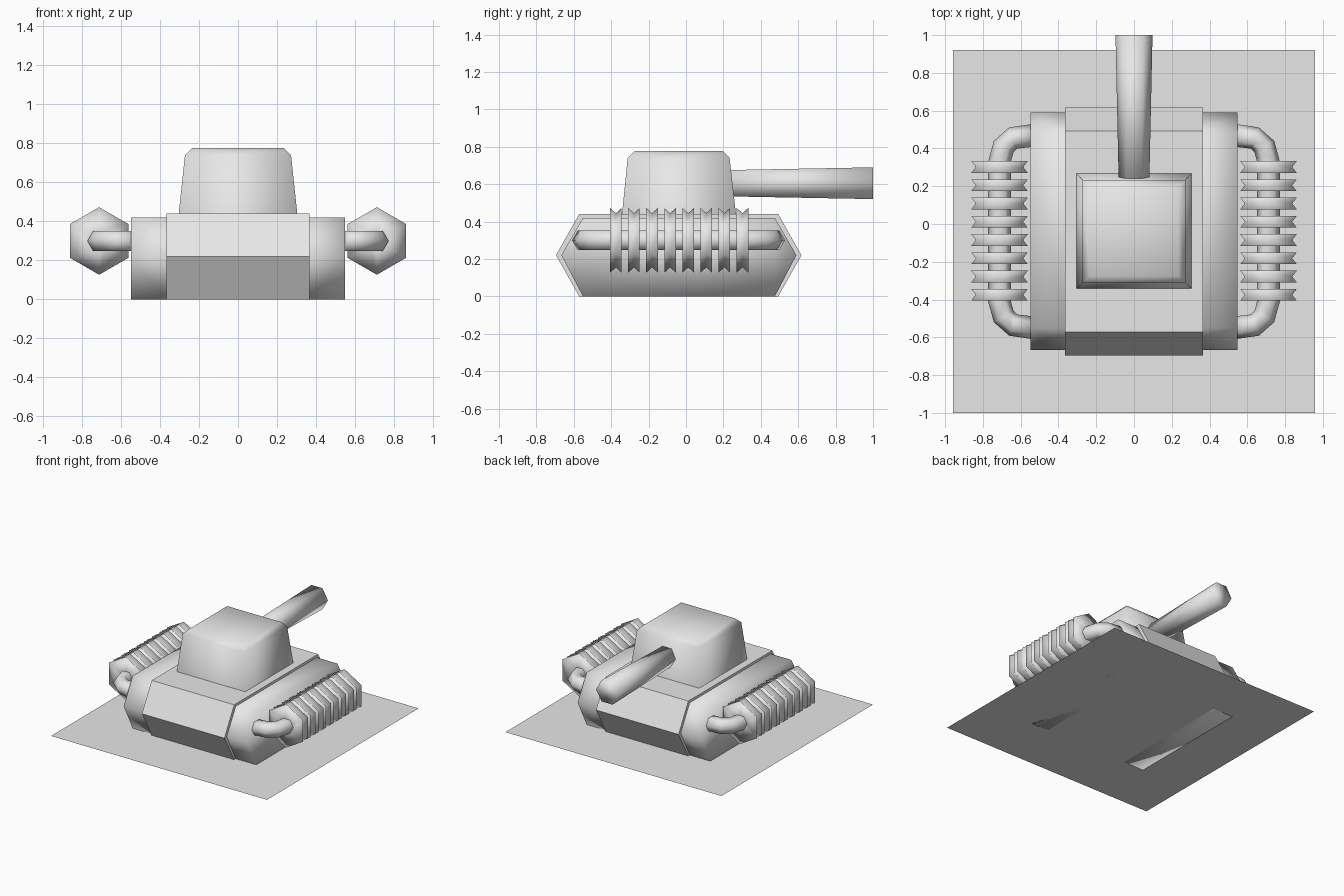
import bpy, bmesh, math

cube = bpy.data.objects.get("Cube")
if cube:
    bpy.data.objects.remove(cube, do_unlink=True)

GREY = (0.8, 0.8, 0.8, 1.0)
mat = bpy.data.materials.new("light grey")
mat.use_nodes = True
mat.diffuse_color = GREY
mat.node_tree.nodes["Principled BSDF"].inputs["Base Color"].default_value = GREY


def loft(name, rings, cap_start=True, cap_end=True, smooth=True):
    """Skin a list of equal-sized point rings into one object."""
    bm = bmesh.new()
    loops = [[bm.verts.new(p) for p in ring] for ring in rings]
    n = len(loops[0])
    for a, b in zip(loops, loops[1:]):
        for i in range(n):
            j = (i + 1) % n
            bm.faces.new((a[i], a[j], b[j], b[i]))
    if cap_start:
        bm.faces.new(loops[0][::-1])
    if cap_end:
        bm.faces.new(loops[-1])
    if len(rings) > 1:
        bmesh.ops.recalc_face_normals(bm, faces=bm.faces[:])
    mesh = bpy.data.meshes.new(name)
    bm.to_mesh(mesh)
    bm.free()
    mesh.polygons.foreach_set("use_smooth", [smooth] * len(mesh.polygons))
    mesh.materials.append(mat)
    obj = bpy.data.objects.new(name, mesh)
    bpy.context.collection.objects.link(obj)
    return obj


def mirror_x(obj):
    obj.modifiers.new("Mirror", "MIRROR").use_axis[0] = True


def hex_profile(x, y_front, y_back, slope, height):
    """Six-sided side outline of the hull at a given x."""
    mid = height / 2 if height > 0.43 else 0.22
    return [(x, y_front + slope, 0), (x, y_front, mid), (x, y_front + slope, height),
            (x, y_back - slope, height), (x, y_back, mid), (x, y_back - slope, 0)]


def rectangle(x, y0, y1, z):
    return [(-x, y0, z), (x, y0, z), (x, y1, z), (-x, y1, z)]


def hexagon(r, turn=0.0):
    return [(r * math.cos(turn + k * math.pi / 3), r * math.sin(turn + k * math.pi / 3))
            for k in range(6)]


# Flat square base sheet
loft("base_sheet", [rectangle(0.958, -1.0, 0.92, 0)], cap_start=False, smooth=False)

# Central hull with sloped front and back
loft("hull", [hex_profile(x, -0.695, 0.617, 0.124, 0.44) for x in (-0.366, 0.366)],
     smooth=False)

# Slightly smaller side sections, softly shaded and open toward the hull
side = loft("hull_sides", [hex_profile(x, -0.666, 0.59, 0.115, 0.42) for x in (0.366, 0.548)],
            cap_start=False)
mirror_x(side)

# Tapered turret with a chamfered top
loft("turret", [rectangle(0.304, -0.342, 0.267, 0.44),
                rectangle(0.272, -0.312, 0.233, 0.74),
                rectangle(0.235, -0.275, 0.198, 0.777)], cap_start=False)

# Six-sided barrel, widening toward the muzzle
loft("barrel", [[(x, y, 0.605 + z) for x, z in hexagon(r)]
                for y, r in ((0.22, 0.081), (1.0, 0.098))])

# Bent axle pipes running out of the sides
path = [(0.53, 0.47), (0.64, 0.455), (0.69, 0.41), (0.712, 0.33),
        (0.712, -0.41), (0.69, -0.49), (0.64, -0.535), (0.53, -0.55)]
rings = []
for i, (px, py) in enumerate(path):
    ax, ay = path[max(i - 1, 0)]
    bx, by = path[min(i + 1, len(path) - 1)]
    length = math.hypot(bx - ax, by - ay)
    tx, ty = (bx - ax) / length, (by - ay) / length
    rings.append([(px + ty * u, py - tx * u, 0.30 + v) for u, v in hexagon(0.06)])
mirror_x(loft("axle_pipes", rings))

# Row of eight hexagonal wheels with a V groove around each rim
wheel_profile = [(0.045, -0.025), (0.173, -0.031), (0.145, 0), (0.173, 0.031), (0.045, 0.025)]
wheels = loft("wheels", [[(0.712 + u, -0.375 + y, 0.30 + v)
                          for u, v in hexagon(r, math.pi / 6)] for r, y in wheel_profile],
              cap_start=False, cap_end=False)
array = wheels.modifiers.new("Array", "ARRAY")
array.count = 8
array.use_relative_offset = False
array.use_constant_offset = True
array.constant_offset_displace = (0, 0.0967, 0)
mirror_x(wheels)
